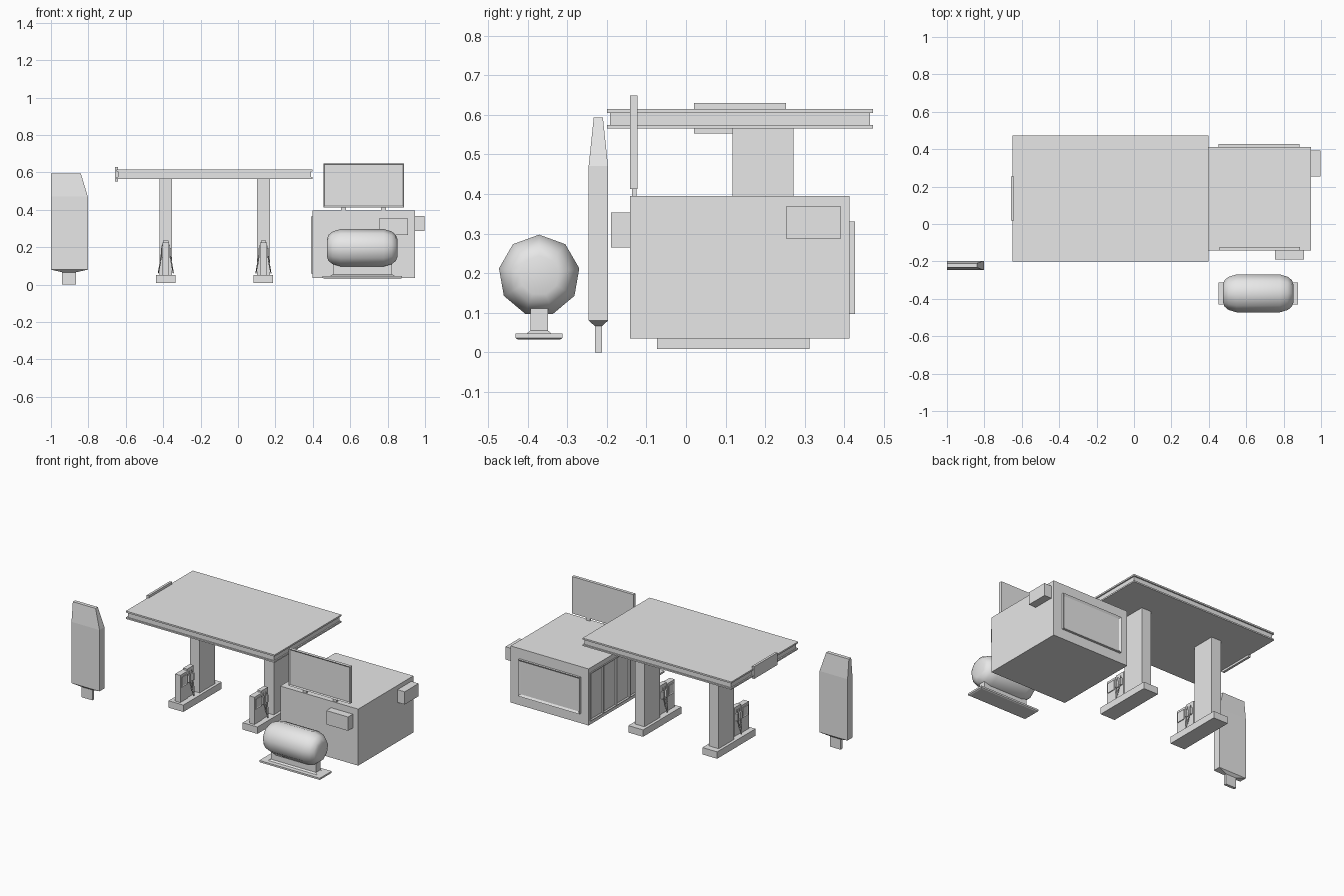
import bpy, bmesh, math
from mathutils import Vector

cube = bpy.data.objects.get("Cube")
if cube:
    bpy.data.objects.remove(cube, do_unlink=True)

grey = bpy.data.materials.new("plain_grey")
grey.use_nodes = True
grey.diffuse_color = (0.8, 0.8, 0.8, 1)
grey.node_tree.nodes["Principled BSDF"].inputs["Base Color"].default_value = (0.8, 0.8, 0.8, 1)


def finish(name, bm):
    bmesh.ops.recalc_face_normals(bm, faces=bm.faces)
    mesh = bpy.data.meshes.new(name)
    bm.to_mesh(mesh)
    bm.free()
    mesh.materials.append(grey)
    obj = bpy.data.objects.new(name, mesh)
    bpy.context.collection.objects.link(obj)
    return obj


def bridge(bm, rings):
    """Skin a list of closed vertex rings and cap both ends."""
    n = len(rings[0])
    for a, b in zip(rings, rings[1:]):
        for i in range(n):
            j = (i + 1) % n
            bm.faces.new((a[i], a[j], b[j], b[i]))
    bm.faces.new(rings[0])
    bm.faces.new(rings[-1])


def loft(name, sections):
    """Stack of rectangles, each (z, x0, x1, y0, y1)."""
    bm = bmesh.new()
    rings = [[bm.verts.new((x, y, z)) for x, y in ((x0, y0), (x1, y0), (x1, y1), (x0, y1))]
             for z, x0, x1, y0, y1 in sections]
    bridge(bm, rings)
    return finish(name, bm)


def box(name, xs, ys, zs, panel=None, border=0.02, depth=0.006):
    """Box; the face looking along panel gets a recessed inner field."""
    bm = bmesh.new()
    rings = [[bm.verts.new((x, y, z)) for x, y in
              ((xs[0], ys[0]), (xs[1], ys[0]), (xs[1], ys[1]), (xs[0], ys[1]))] for z in zs]
    bridge(bm, rings)
    bmesh.ops.recalc_face_normals(bm, faces=bm.faces)
    if panel:
        d = Vector(panel)
        face = max(bm.faces, key=lambda f: f.normal.dot(d))
        bmesh.ops.inset_region(bm, faces=[face], thickness=border)
        bmesh.ops.translate(bm, verts=face.verts, vec=-d * depth)
    return finish(name, bm)


def hose(name, points):
    curve = bpy.data.curves.new(name, "CURVE")
    curve.dimensions = "3D"
    curve.bevel_depth = 0.003
    curve.bevel_resolution = 0
    curve.use_fill_caps = True
    spline = curve.splines.new("POLY")
    spline.points.add(len(points) - 1)
    for p, co in zip(spline.points, points):
        p.co = (*co, 1)
    curve.materials.append(grey)
    bpy.context.collection.objects.link(bpy.data.objects.new(name, curve))


# Roadside sign: tapered top and narrow foot
loft("roadside_sign", [(0.066, -0.94, -0.865, -0.23, -0.212), (0.08, -1, -0.803, -0.246, -0.197),
                       (0.47, -1, -0.803, -0.246, -0.197), (0.593, -1, -0.84, -0.233, -0.21)])
box("roadside_sign_foot", (-0.94, -0.865), (-0.23, -0.212), (0, 0.07))

# Canopy: two plates with a recessed band between
box("canopy_soffit", (-0.65, 0.397), (-0.2, 0.473), (0.565, 0.574))
box("canopy_band", (-0.642, 0.389), (-0.192, 0.465), (0.574, 0.605))
box("canopy_roof", (-0.65, 0.397), (-0.2, 0.473), (0.605, 0.615))
box("canopy_badge_plate", (-0.657, -0.642), (0.02, 0.253), (0.552, 0.63))

# Pump islands
for side, cx in (("right", -0.386), ("left", 0.136)):
    box(side + "_island", (cx - 0.052, cx + 0.052), (-0.073, 0.312), (0.008, 0.052))
    box(side + "_column", (cx - 0.034, cx + 0.034), (0.117, 0.272), (0.05, 0.566))
    box(side + "_pump_body", (cx - 0.018, cx + 0.018), (-0.055, 0.02), (0.05, 0.225))
    box(side + "_pump_back", (cx - 0.014, cx + 0.014), (0.02, 0.085), (0.05, 0.235))
    for s in (-1, 1):
        box(side + "_pump_screen", sorted((cx + s * 0.017, cx + s * 0.023)), (-0.045, 0.012),
            (0.145, 0.21), (s, 0, 0), 0.008, 0.003)
        # Nozzles and hanging hoses
        for k, y in enumerate((0.032, 0.068)):
            box(side + "_nozzle", sorted((cx + s * 0.012, cx + s * 0.027)),
                (y - 0.008, y + 0.008), (0.15, 0.195))
            sway = 0.03 if k == 0 else -0.03
            hose(side + "_hose", [(cx + s * 0.023, y, 0.16), (cx + s * 0.03, y + sway * 0.4, 0.11),
                                  (cx + s * 0.04, y + sway * 0.7, 0.062),
                                  (cx + s * 0.032, y + sway, 0.11), (cx + s * 0.016, y + sway, 0.215)])

# Shop building with fittings
box("shop", (0.397, 0.946), (-0.142, 0.413), (0.035, 0.395))
box("back_wall_panel", (0.452, 0.885), (0.413, 0.427), (0.097, 0.33), (0, 1, 0), 0.018, 0.008)
box("side_wall_unit", (0.946, 0.997), (0.253, 0.392), (0.287, 0.368))
box("front_wall_unit", (0.755, 0.908), (-0.19, -0.142), (0.265, 0.353))
for i in range(4):
    y = -0.125 + i * 0.132
    box("shop_window", (0.39, 0.398), (y, y + 0.128), (0.06, 0.365), (-1, 0, 0), 0.012, 0.006)

# Rooftop sign
box("rooftop_sign", (0.456, 0.888), (-0.142, -0.122), (0.413, 0.648), (0, -1, 0), 0.01, 0.006)
for x in (0.565, 0.778):
    box("rooftop_sign_post", (x - 0.013, x + 0.013), (-0.137, -0.125), (0.39, 0.416))

# Gas tank: nine-sided body with rounded ends
bm = bmesh.new()
half = [(0.188, 0.05), (0.18, 0.072), (0.158, 0.09), (0.115, 0.103)]
profile = [(-x, r) for x, r in half] + [(x, r) for x, r in reversed(half)]
bridge(bm, [[bm.verts.new((0.664 + x, -0.371 + r * math.sin(a), 0.194 + r * math.cos(a)))
             for a in (math.tau * i / 9 for i in range(9))] for x, r in profile])
tank = finish("gas_tank", bm)
bpy.ops.object.select_all(action="DESELECT")
tank.select_set(True)
bpy.context.view_layer.objects.active = tank
bpy.ops.object.shade_smooth_by_angle(angle=math.radians(60))

# Tank stand
loft("tank_pedestal", [(0.045, 0.49, 0.84, -0.405, -0.337), (0.055, 0.508, 0.824, -0.393, -0.349),
                       (0.115, 0.508, 0.824, -0.393, -0.349)])
loft("tank_base", [(0.032, 0.46, 0.87, -0.424, -0.318), (0.036, 0.452, 0.878, -0.431, -0.312),
                   (0.047, 0.452, 0.878, -0.431, -0.312)])
